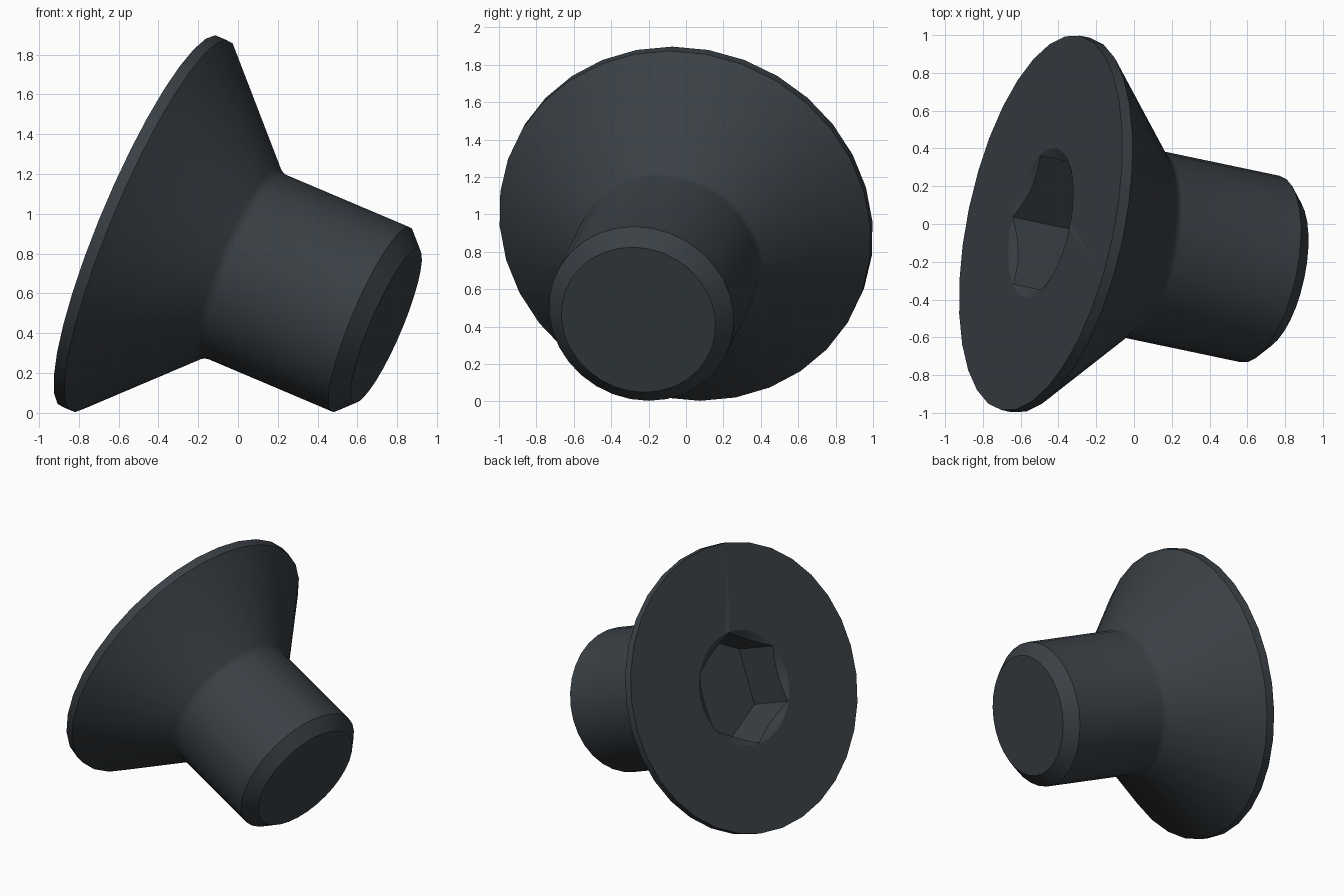
import bpy, bmesh, math
from mathutils import Matrix, Vector

if "Cube" in bpy.data.objects:
    bpy.data.objects.remove(bpy.data.objects["Cube"], do_unlink=True)

SEGMENTS = 32
HEAD_R, SHANK_R, TIP_R = 1.0125, 0.504, 0.42
RIM, LENGTH = 0.06, 1.37
SOCKET_R, SOCKET_DEPTH = 0.402, 0.37
NECK = RIM + HEAD_R - SHANK_R          # the head tapers at 45 degrees

# One dark steel finish
steel = bpy.data.materials.new("dark steel")
steel.use_nodes = True
colour = (0.042, 0.051, 0.060, 1)
steel.diffuse_color = colour
steel.node_tree.nodes["Principled BSDF"].inputs["Base Color"].default_value = colour


def lathe(name, profile, sides):
    """Turn (radius, depth) points about z, depth running down; ends are capped."""
    bm = bmesh.new()
    rings = []
    for radius, depth in profile:
        ring = []
        for i in range(sides):
            a = math.pi / 2 + math.tau * i / sides
            ring.append(bm.verts.new((radius * math.cos(a), radius * math.sin(a), -depth)))
        rings.append(ring)
    for upper, lower in zip(rings, rings[1:]):
        for i in range(sides):
            j = (i + 1) % sides
            bm.faces.new((upper[i], lower[i], lower[j], upper[j]))
    bm.faces.new(rings[0])
    bm.faces.new(rings[-1][::-1])
    bmesh.ops.recalc_face_normals(bm, faces=bm.faces)
    mesh = bpy.data.meshes.new(name)
    bm.to_mesh(mesh)
    bm.free()
    mesh.materials.append(steel)
    obj = bpy.data.objects.new(name, mesh)
    bpy.context.collection.objects.link(obj)
    return obj


# Countersunk head, small neck fillet, shank and chamfered tip
screw = lathe("countersunk_screw", [
    (HEAD_R, 0), (HEAD_R, RIM),
    (SHANK_R + 0.018, NECK - 0.018), (SHANK_R + 0.005, NECK + 0.002), (SHANK_R, NECK + 0.025),
    (SHANK_R, LENGTH - SHANK_R + TIP_R), (TIP_R, LENGTH)], SEGMENTS)

# Hexagonal socket with a conical lead-in
lift = 0.05
slope = math.tan(math.radians(30))
cutters = [
    lathe("socket_cutter", [(SOCKET_R - 0.002, -lift), (SOCKET_R - 0.002, SOCKET_DEPTH)], 6),
    lathe("lead_in_cutter", [(SOCKET_R + lift / slope, -lift),
                             (SOCKET_R - 0.1, 0.1 * slope)], 2 * SEGMENTS - 4),
]
bpy.context.view_layer.objects.active = screw
for cutter in cutters:
    cutter.hide_render = True
    cut = screw.modifiers.new(cutter.name, "BOOLEAN")
    cut.operation, cut.solver, cut.object = "DIFFERENCE", "EXACT", cutter
    bpy.ops.object.modifier_apply(modifier=cut.name)
    bpy.data.objects.remove(cutter, do_unlink=True)

# Smooth round surfaces, crisp edges
bpy.ops.object.select_all(action="DESELECT")
screw.select_set(True)
bpy.ops.object.shade_smooth_by_angle(angle=math.radians(30))

# Lay it down, resting on the head rim and the tip
out = Vector((-0.904, 0.19, 0.383)).normalized()
up = (Vector((0, 0, 1)) - out * out.z).normalized()
side = up.cross(out)
turn = Matrix((side, up, out)).transposed().to_4x4()
screw.data.transform(Matrix.Translation((-0.494, 0.006, 0.962)) @ turn)
